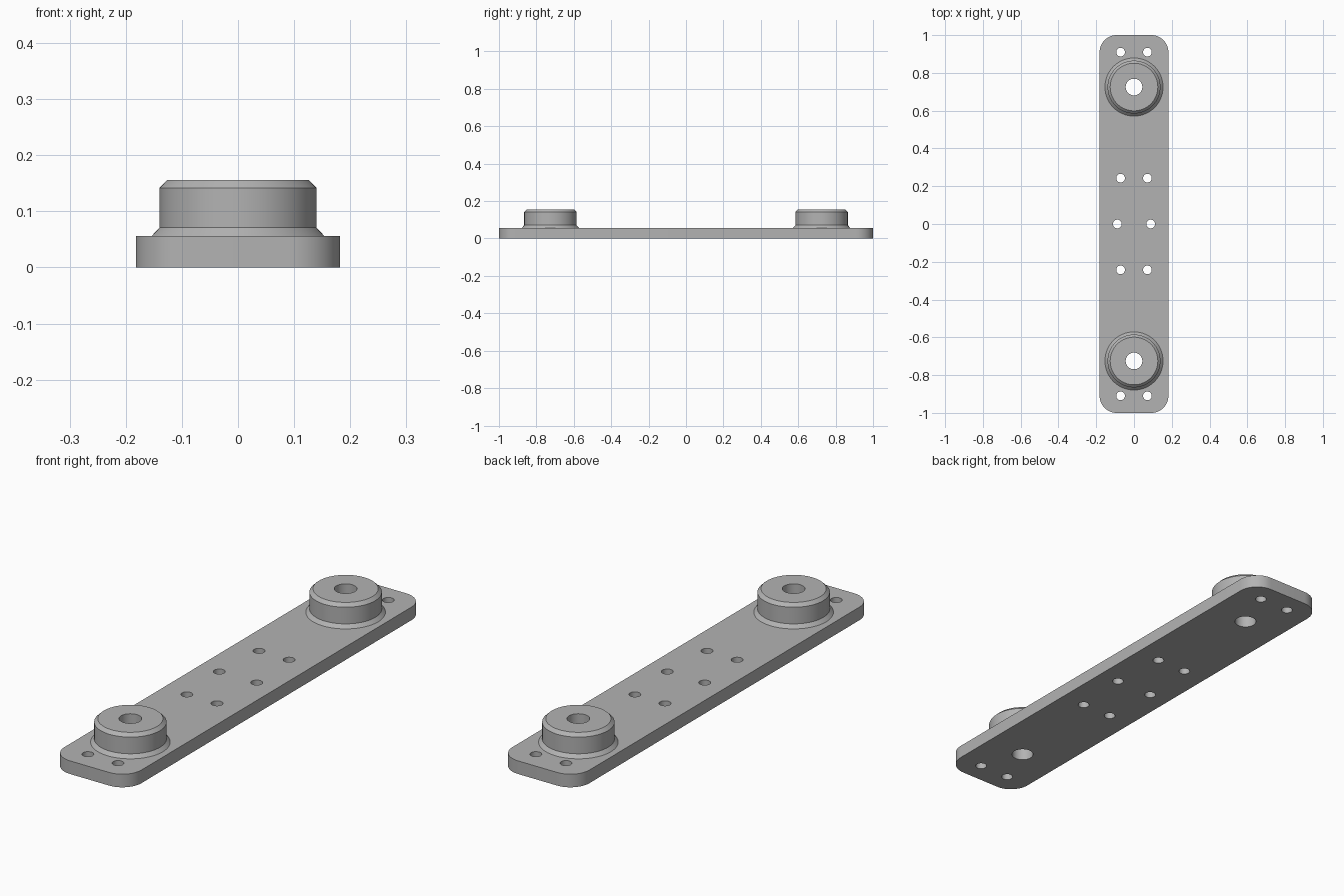
import bpy
import bmesh
from math import sin, cos, pi, radians

cube = bpy.data.objects.get("Cube")
if cube:
    bpy.data.objects.remove(cube, do_unlink=True)

HALF_W, HALF_L, THICK, CORNER = 0.182, 1.0, 0.056, 0.09
BOSS_Y, BORE, SCREW = 0.725, 0.044, 0.023

grey = bpy.data.materials.new("machined_grey")
grey.use_nodes = True
colour = (0.45, 0.45, 0.45, 1)
grey.diffuse_color = colour
grey.node_tree.nodes["Principled BSDF"].inputs["Base Color"].default_value = colour


def finish(bm, name):
    """Turn a bmesh into a smooth shaded object with sharp edges kept."""
    bmesh.ops.recalc_face_normals(bm, faces=bm.faces[:])
    mesh = bpy.data.meshes.new(name)
    bm.to_mesh(mesh)
    bm.free()
    mesh.materials.append(grey)
    obj = bpy.data.objects.new(name, mesh)
    bpy.context.collection.objects.link(obj)
    bpy.ops.object.select_all(action="DESELECT")
    obj.select_set(True)
    bpy.context.view_layer.objects.active = obj
    bpy.ops.object.shade_smooth_by_angle(angle=radians(30))
    return obj


def arc(x, y, r, start, sweep, steps):
    return [(x + r * cos(start + sweep * i / steps),
             y + r * sin(start + sweep * i / steps)) for i in range(steps + 1)]


def circle(x, y, r, steps):
    return arc(x, y, r, 0, 2 * pi, steps)[:-1]


def add_loop(bm, points):
    verts = [bm.verts.new((x, y, 0)) for x, y in points]
    for a, b in zip(verts, verts[1:] + verts[:1]):
        bm.edges.new((a, b))


# Plate: rounded outline with screw holes and two bores, filled and extruded
bm = bmesh.new()
outline = []
for k, (sx, sy) in enumerate([(1, 1), (-1, 1), (-1, -1), (1, -1)]):
    outline += arc(sx * (HALF_W - CORNER), sy * (HALF_L - CORNER),
                   CORNER, k * pi / 2, pi / 2, 12)
add_loop(bm, outline)
for y, x in [(0.91, 0.071), (0.243, 0.071), (0, 0.088), (-0.243, 0.071), (-0.91, 0.071)]:
    for side in (-1, 1):
        add_loop(bm, circle(side * x, y, SCREW, 32))
for side in (-1, 1):
    add_loop(bm, circle(0, side * BOSS_Y, BORE, 64))
bmesh.ops.triangle_fill(bm, edges=bm.edges[:], use_beauty=True, normal=(0, 0, 1))
top = bmesh.ops.extrude_face_region(bm, geom=bm.faces[:], use_keep_orig=True)
bmesh.ops.translate(bm, vec=(0, 0, THICK),
                    verts=[v for v in top["geom"] if isinstance(v, bmesh.types.BMVert)])
finish(bm, "base_plate")

# Bosses: lathed collar with flared foot, chamfered rim and through bore
profile = [(0.154, THICK), (0.14, 0.071), (0.14, 0.142),
           (0.126, 0.156), (BORE, 0.156), (BORE, THICK)]
for side, name in ((-1, "front_boss"), (1, "back_boss")):
    bm = bmesh.new()
    rings = [[bm.verts.new((x, y, z)) for x, y in circle(0, 0, r, 64)]
             for r, z in profile]
    for low, high in zip(rings, rings[1:]):
        for i in range(64):
            j = (i + 1) % 64
            bm.faces.new((low[i], low[j], high[j], high[i]))
    finish(bm, name).location.y = side * BOSS_Y
